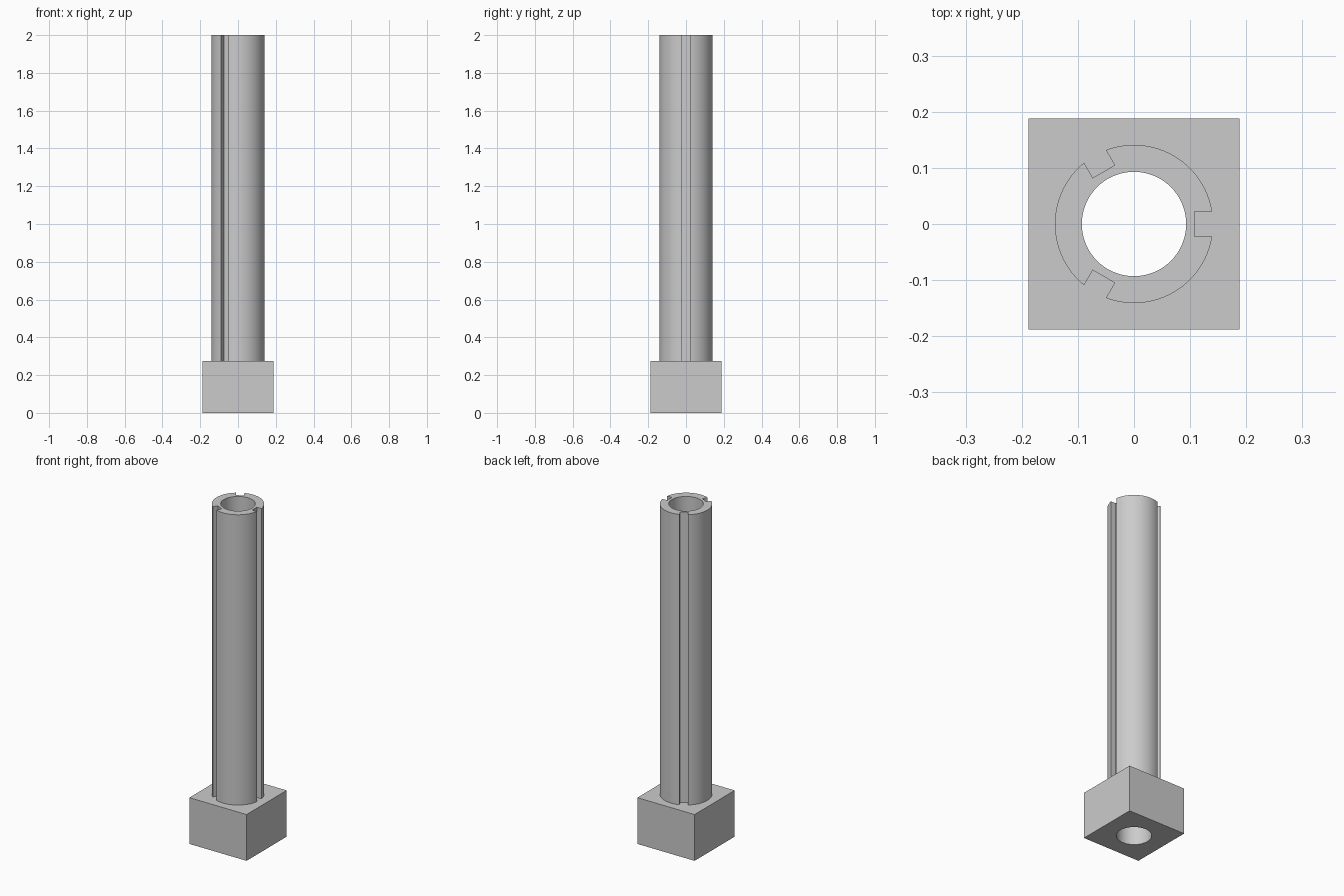
import bpy
import bmesh
from math import cos, sin, pi, radians, asin
from mathutils import Matrix

BORE, OUTER, FLOOR, HALF_SLOT = 0.093, 0.141, 0.108, 0.0225
BASE_HALF, BASE_TOP, TOP = 0.188, 0.275, 2.0

cube = bpy.data.objects.get("Cube")
if cube:
    bpy.data.objects.remove(cube, do_unlink=True)

grey = bpy.data.materials.new("plain grey")
grey.use_nodes = True
colour = (0.6, 0.6, 0.6, 1)
grey.diffuse_color = colour
grey.node_tree.nodes["Principled BSDF"].inputs["Base Color"].default_value = colour


def arc(radius, start, end, steps):
    angles = [start + (end - start) * i / steps for i in range(steps + 1)]
    return [(radius * cos(a), radius * sin(a)) for a in angles]


def extrude_profile(name, loops, bottom, top):
    """Extrude closed outlines (inner ones become holes) into a solid."""
    curve = bpy.data.curves.new(name + " profile", "CURVE")
    curve.dimensions = "2D"
    curve.fill_mode = "BOTH"
    curve.extrude = (top - bottom) / 2
    for loop in loops:
        spline = curve.splines.new("POLY")
        spline.points.add(len(loop) - 1)
        for point, (x, y) in zip(spline.points, loop):
            point.co = (x, y, 0, 1)
        spline.use_cyclic_u = True
    helper = bpy.data.objects.new(name + " profile", curve)
    bpy.context.collection.objects.link(helper)
    graph = bpy.context.evaluated_depsgraph_get()
    mesh = bpy.data.meshes.new_from_object(helper.evaluated_get(graph))
    bpy.data.objects.remove(helper, do_unlink=True)

    # Weld caps to walls and stand the part at its height
    bm = bmesh.new()
    bm.from_mesh(mesh)
    bmesh.ops.remove_doubles(bm, verts=bm.verts, dist=1e-5)
    bmesh.ops.recalc_face_normals(bm, faces=bm.faces)
    bm.transform(Matrix.Translation((0, 0, (top + bottom) / 2)))
    bm.to_mesh(mesh)
    bm.free()
    mesh.materials.clear()
    mesh.materials.append(grey)
    obj = bpy.data.objects.new(name, mesh)
    bpy.context.collection.objects.link(obj)
    bpy.ops.object.select_all(action="DESELECT")
    obj.select_set(True)
    bpy.context.view_layer.objects.active = obj
    bpy.ops.object.shade_smooth_by_angle(angle=radians(30))
    return obj


bore = arc(BORE, 0, 2 * pi, 72)[:-1]

# Square base block with a through bore
square = [(-BASE_HALF, -BASE_HALF), (BASE_HALF, -BASE_HALF),
          (BASE_HALF, BASE_HALF), (-BASE_HALF, BASE_HALF)]
extrude_profile("base_block", [square, bore], 0, BASE_TOP)

# Tube with three keyway slots
edge = asin(HALF_SLOT / OUTER)
third = 2 * pi / 3
sector = [(FLOOR, -HALF_SLOT), (FLOOR, HALF_SLOT)] + arc(OUTER, edge, third - edge, 24)
outline = []
for k in range(3):
    c, s = cos(k * third), sin(k * third)
    outline += [(x * c - y * s, x * s + y * c) for x, y in sector]
extrude_profile("slotted_tube", [outline, bore], BASE_TOP, TOP)
